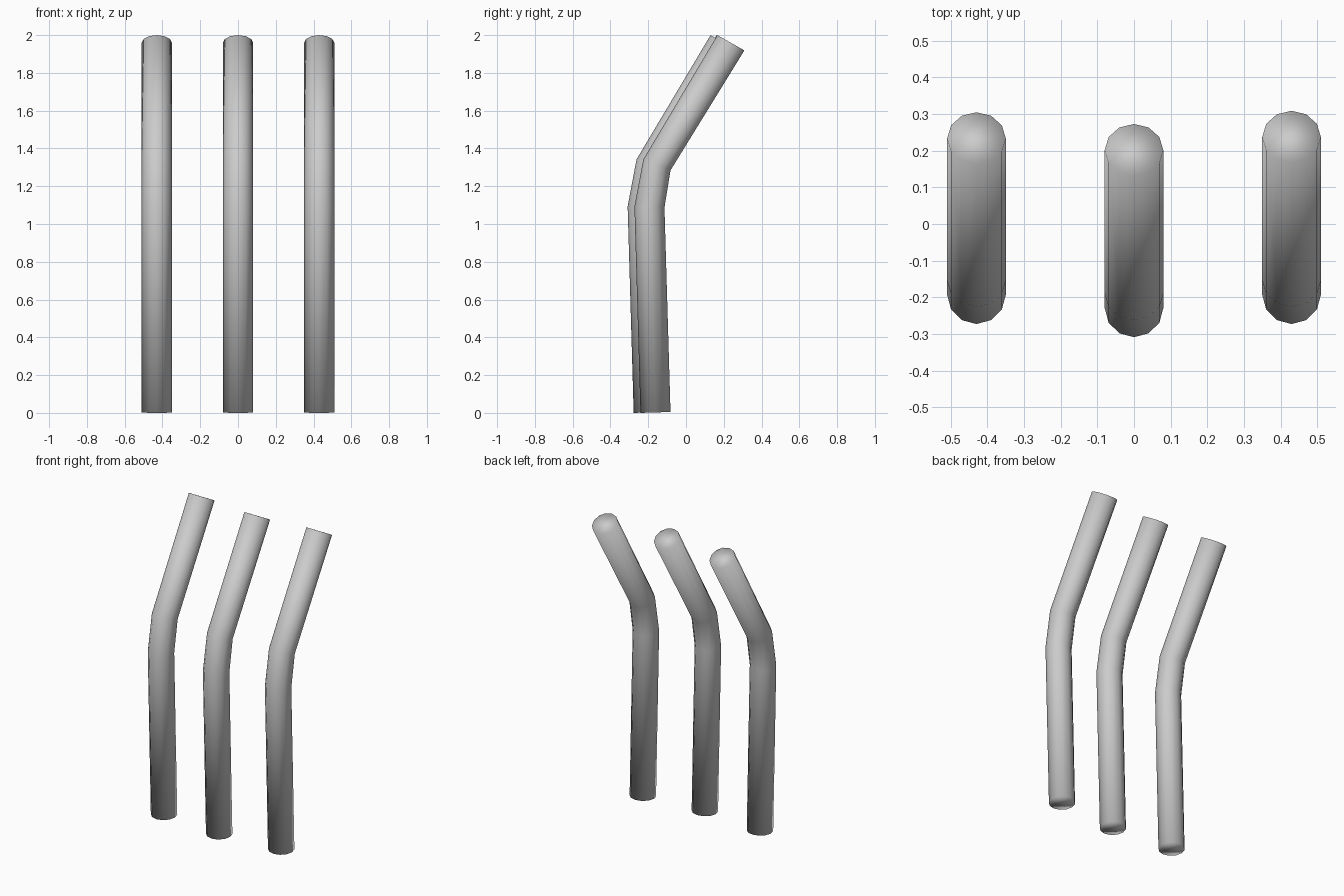
import bpy, bmesh, math

if "Cube" in bpy.data.objects:
    bpy.data.objects.remove(bpy.data.objects["Cube"])

SIDES = 12
R = 0.08

grey = bpy.data.materials.new("light_grey")
grey.diffuse_color = (0.6, 0.6, 0.6, 1)
grey.use_nodes = True
grey.node_tree.nodes["Principled BSDF"].inputs["Base Color"].default_value = grey.diffuse_color

# Side profile of one tube: (front y, front z, back y, back z) at each joint
PROFILE = [
    (-0.241, 0.000, -0.082, 0.005),
    (-0.273, 1.093, -0.114, 1.087),
    (-0.226, 1.342, -0.082, 1.284),
    (0.166, 2.000, 0.309, 1.919),
]


def bent_tube(name, x, shift, top_shift=0.0):
    bm = bmesh.new()
    rings = []
    for i, (fy, fz, by, bz) in enumerate(PROFILE):
        cy, cz = (fy + by) / 2 + shift, (fz + bz) / 2
        if i == len(PROFILE) - 1:
            cy += top_shift
        hy, hz = (by - fy) / 2, (bz - fz) / 2
        ring = []
        for k in range(SIDES):
            a = 2 * math.pi * k / SIDES
            c, s = math.cos(a), math.sin(a)
            ring.append(bm.verts.new((x + R * c, cy + hy * s, cz + hz * s)))
        rings.append(ring)
    # Walls
    for lo, hi in zip(rings, rings[1:]):
        for k in range(SIDES):
            n = (k + 1) % SIDES
            bm.faces.new((lo[k], lo[n], hi[n], hi[k]))
    # End caps
    bm.faces.new(rings[0][::-1])
    bm.faces.new(rings[-1])
    # The whole tube, ends included, is smooth shaded
    for f in bm.faces:
        f.smooth = True
    mesh = bpy.data.meshes.new(name)
    bm.to_mesh(mesh)
    bm.free()
    mesh.materials.append(grey)
    obj = bpy.data.objects.new(name, mesh)
    bpy.context.collection.objects.link(obj)


# Three tubes side by side, the middle one set slightly forward
bent_tube("left_tube", -0.43, 0.0, -0.004)
bent_tube("middle_tube", 0.0, -0.036)
bent_tube("right_tube", 0.43, 0.0)
